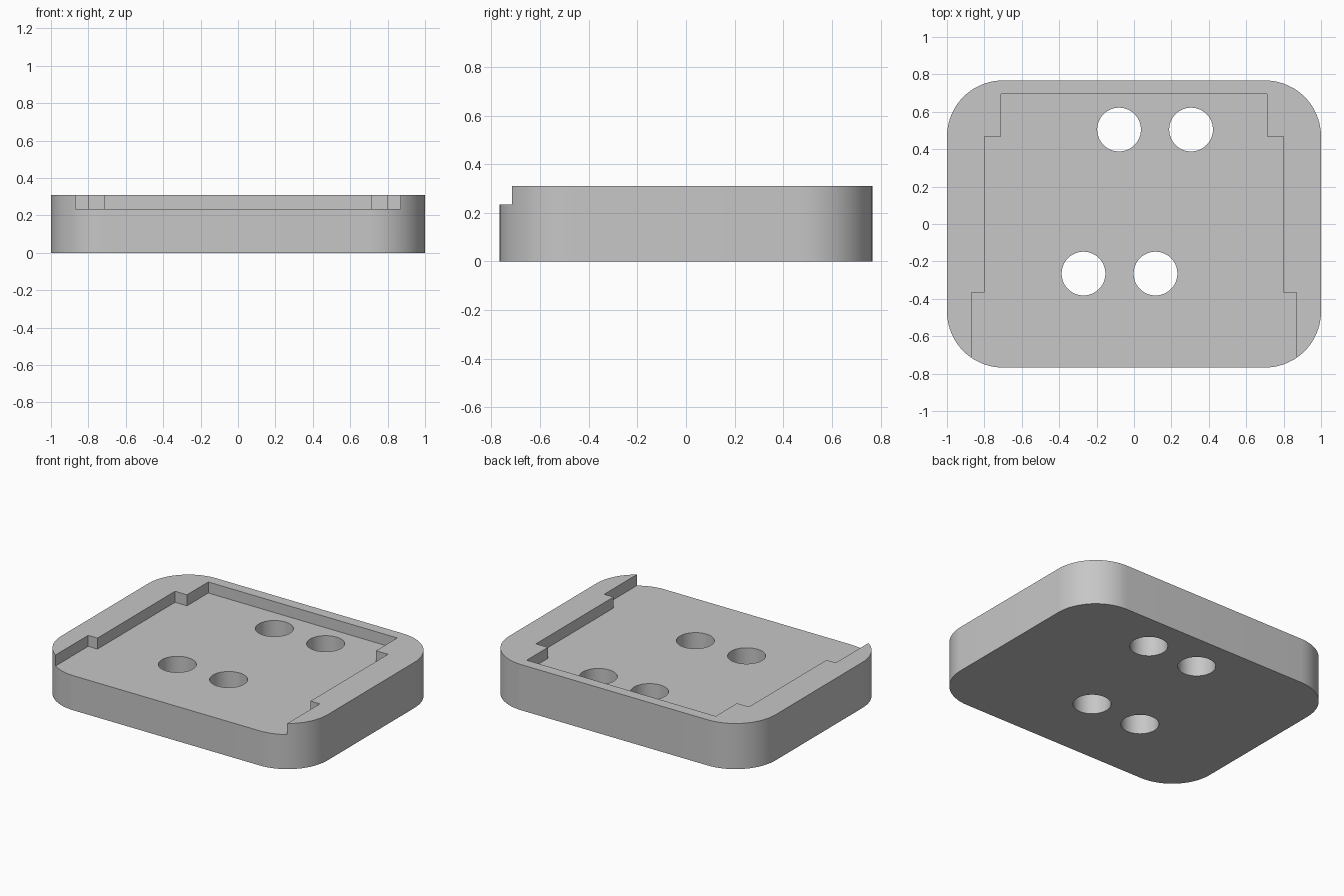
import bpy, bmesh, math

cube = bpy.data.objects.get("Cube")
if cube:
    bpy.data.objects.remove(cube, do_unlink=True)

WIDTH, DEPTH, HEIGHT = 2.0, 1.535, 0.31
RADIUS, FLOOR = 0.3, 0.235

grey = bpy.data.materials.new("light grey")
grey.use_nodes = True
grey.diffuse_color = (0.57, 0.57, 0.57, 1)
grey.node_tree.nodes["Principled BSDF"].inputs["Base Color"].default_value = grey.diffuse_color


def prism(name, outline, bottom, top):
    """Extrude a counter-clockwise outline from bottom to top."""
    bm = bmesh.new()
    face = bm.faces.new([bm.verts.new((x, y, bottom)) for x, y in outline])
    result = bmesh.ops.extrude_face_region(bm, geom=[face])
    moved = [v for v in result["geom"] if isinstance(v, bmesh.types.BMVert)]
    bmesh.ops.translate(bm, verts=moved, vec=(0, 0, top - bottom))
    bmesh.ops.recalc_face_normals(bm, faces=bm.faces)
    mesh = bpy.data.meshes.new(name)
    bm.to_mesh(mesh)
    bm.free()
    mesh.materials.append(grey)
    obj = bpy.data.objects.new(name, mesh)
    bpy.context.collection.objects.link(obj)
    return obj


def arc(cx, cy, radius, start, sweep, steps):
    angles = [math.radians(start + sweep * i / steps) for i in range(steps + 1)]
    return [(cx + radius * math.cos(a), cy + radius * math.sin(a)) for a in angles]


# Rounded slab
cx, cy = WIDTH / 2 - RADIUS, DEPTH / 2 - RADIUS
outline = []
for sx, sy, start in ((1, 1, 0), (-1, 1, 90), (-1, -1, 180), (1, -1, 270)):
    outline += arc(sx * cx, sy * cy, RADIUS, start, 90, 20)
tray = prism("tray", outline, 0, HEIGHT)

# Stepped recess, open at the front
half = [(0.87, -1), (0.87, -0.365), (0.8, -0.365), (0.8, 0.467), (0.71, 0.467), (0.71, 0.695)]
recess = half + [(-x, y) for x, y in reversed(half)]
cutters = [prism("recess_cutter", recess, FLOOR, 0.5)]

# Four through holes
for x, y in ((-0.08, 0.505), (0.305, 0.505), (-0.27, -0.265), (0.115, -0.265)):
    cutters.append(prism("hole_cutter", arc(x, y, 0.117, 0, 360, 48)[:-1], -0.1, 0.5))

bpy.ops.object.select_all(action="DESELECT")
bpy.context.view_layer.objects.active = tray
tray.select_set(True)
for cutter in cutters:
    cut = tray.modifiers.new("cut", "BOOLEAN")
    cut.operation, cut.solver, cut.object = "DIFFERENCE", "EXACT", cutter
    bpy.ops.object.modifier_apply(modifier=cut.name)
    bpy.data.objects.remove(cutter, do_unlink=True)

bpy.ops.object.shade_smooth_by_angle(angle=math.radians(30))
